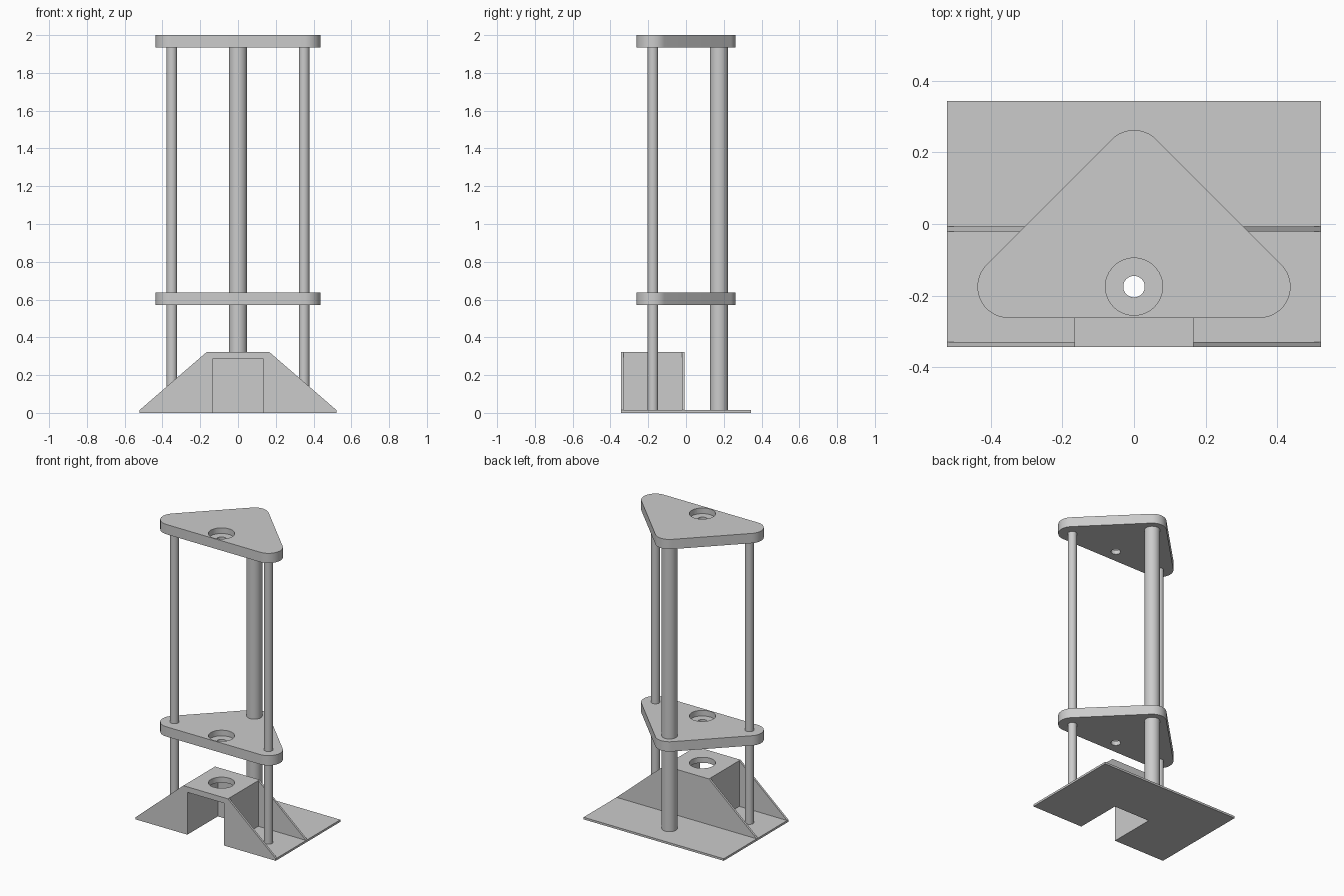
import bpy, bmesh, math
from mathutils import Vector

cube = bpy.data.objects.get("Cube")
if cube:
    bpy.data.objects.remove(cube, do_unlink=True)

grey = bpy.data.materials.new("plain grey")
grey.use_nodes = True
colour = (0.6, 0.6, 0.6, 1)
grey.diffuse_color = colour
grey.node_tree.nodes["Principled BSDF"].inputs["Base Color"].default_value = colour


def activate(obj):
    bpy.ops.object.select_all(action="DESELECT")
    obj.select_set(True)
    bpy.context.view_layer.objects.active = obj


def prism(name, outline, axis, start, end, smooth=False):
    """Extrude a flat outline along axis 'z' (x, y points) or 'y' (x, z points)."""
    place = (lambda a, b: (a, b, start)) if axis == "z" else (lambda a, b: (a, start, b))
    move = Vector((0, 0, end - start) if axis == "z" else (0, end - start, 0))
    bm = bmesh.new()
    face = bm.faces.new([bm.verts.new(place(a, b)) for a, b in outline])
    new = bmesh.ops.extrude_face_region(bm, geom=[face], use_keep_orig=True)["geom"]
    bmesh.ops.translate(bm, vec=move, verts=[v for v in new if isinstance(v, bmesh.types.BMVert)])
    bmesh.ops.recalc_face_normals(bm, faces=bm.faces)
    mesh = bpy.data.meshes.new(name)
    bm.to_mesh(mesh)
    bm.free()
    mesh.materials.append(grey)
    obj = bpy.data.objects.new(name, mesh)
    bpy.context.collection.objects.link(obj)
    if smooth:
        activate(obj)
        bpy.ops.object.shade_smooth_by_angle(angle=math.radians(30))
    return obj


def arc(cx, cy, radius, start, sweep, steps):
    angles = [math.radians(start + sweep * i / steps) for i in range(steps + 1)]
    return [(cx + radius * math.cos(a), cy + radius * math.sin(a)) for a in angles]


def circle(cx, cy, radius, sides=48):
    return arc(cx, cy, radius, 0, 360, sides)[:-1]


def bore(obj, radius, start, end):
    """Cut a round vertical hole on the common hole axis."""
    cutter = prism("hole_cutter", circle(0, REAR * -1, radius), "z", start, end)
    cutter.hide_render = True
    mod = obj.modifiers.new("hole", "BOOLEAN")
    mod.operation, mod.solver, mod.object = "DIFFERENCE", "EXACT", cutter
    activate(obj)
    bpy.ops.object.modifier_apply(modifier=mod.name)
    bpy.data.objects.remove(cutter, do_unlink=True)
    activate(obj)
    bpy.ops.object.shade_smooth_by_angle(angle=math.radians(30))


# Main dimensions
SIDE, REAR = 0.35, 0.175            # post positions
HALF_W, HALF_D = 0.522, 0.344       # base
SHEET = 0.014                       # base and gusset thickness
BOX, INNER = 0.166, 0.136           # housing half widths
BOX_TOP, CEILING = 0.322, 0.285
BACK = -0.007

# Base sheet with a notch under the housing
notch = BACK - SHEET
prism("base_sheet", [(-HALF_W, -HALF_D), (-INNER, -HALF_D), (-INNER, notch), (INNER, notch),
                     (INNER, -HALF_D), (HALF_W, -HALF_D), (HALF_W, HALF_D), (-HALF_W, HALF_D)],
      "z", 0, SHEET)

# Sloped gussets, the front one open in the middle
slope = [(HALF_W, SHEET), (BOX, BOX_TOP), (-BOX, BOX_TOP), (-HALF_W, SHEET)]
opening = [(-INNER, SHEET), (-INNER, CEILING), (INNER, CEILING), (INNER, SHEET)]
prism("front_gusset", slope + opening, "y", -HALF_D, -HALF_D + SHEET)
prism("back_gusset", slope, "y", notch, BACK)

# Housing arch between the gussets, with a round hole in its roof
arch = [(BOX, SHEET), (BOX, BOX_TOP), (-BOX, BOX_TOP), (-BOX, SHEET)]
housing = prism("housing", arch + opening, "y", -HALF_D + SHEET, notch)
bore(housing, 0.08, CEILING - 0.1, BOX_TOP + 0.1)

# Rounded triangular shelves with a stepped hole
edge = math.degrees(math.atan2(2 * REAR, SIDE))
outline = (arc(SIDE, -REAR, 0.0875, -90, 180 - edge, 16)
           + arc(0, REAR, 0.0875, 90 - edge, 2 * edge, 16)
           + arc(-SIDE, -REAR, 0.0875, 90 + edge, 180 - edge, 16))
shelves = {"lower_shelf": 0.572, "upper_shelf": 1.934}
for name, bottom in shelves.items():
    top = bottom + 0.066
    shelf = prism(name, outline, "z", bottom, top, smooth=True)
    bore(shelf, 0.03, bottom - 0.1, top + 0.1)
    bore(shelf, 0.08, top - 0.038, top + 0.1)

# Posts, in two lengths below and above the lower shelf
posts = {"left_post": (SIDE, -REAR, 0.028), "right_post": (-SIDE, -REAR, 0.028),
         "rear_post": (0, REAR, 0.048)}
low, high = shelves.values()
for name, (x, y, radius) in posts.items():
    prism("lower_" + name, circle(x, y, radius, 32), "z", SHEET, low, smooth=True)
    prism("upper_" + name, circle(x, y, radius, 32), "z", low + 0.066, high, smooth=True)
